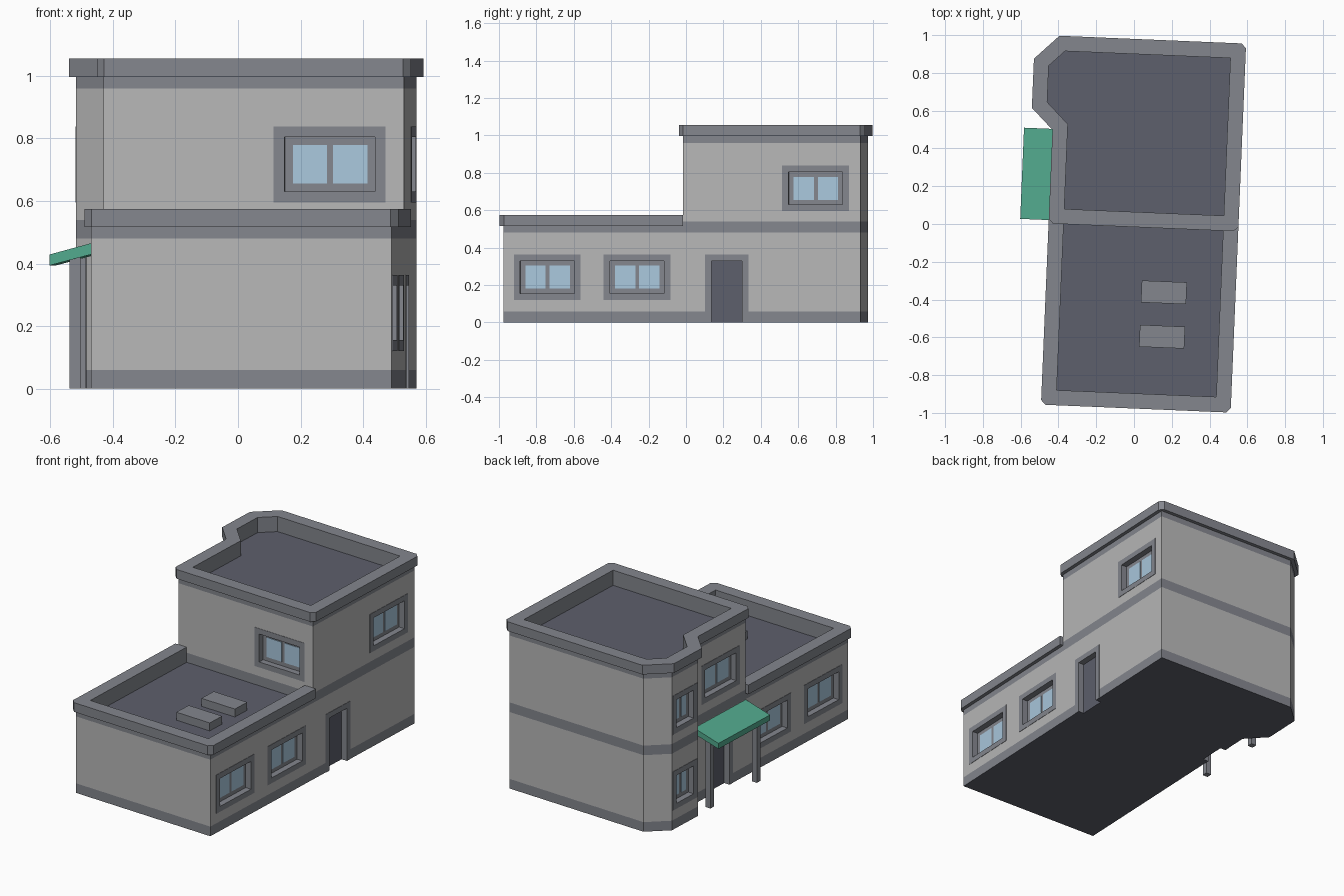
import bpy, bmesh, math
from mathutils import Matrix, Vector

if "Cube" in bpy.data.objects:
    bpy.data.objects.remove(bpy.data.objects["Cube"])

TURN = Matrix.Rotation(math.radians(-2.4), 4, 'Z')   # whole building sits slightly turned


def material(name, rgb):
    m = bpy.data.materials.new(name)
    m.diffuse_color = (*rgb, 1)
    m.use_nodes = True
    m.node_tree.nodes["Principled BSDF"].inputs["Base Color"].default_value = m.diffuse_color
    return m


WALL = material("wall", (0.48, 0.48, 0.48))
BAND = material("band", (0.23, 0.24, 0.27))
DARK = material("dark", (0.11, 0.115, 0.15))
GLASS = material("glass", (0.40, 0.58, 0.73))
GREEN = material("green", (0.085, 0.40, 0.27))


def finish(name, bm, mats):
    bmesh.ops.remove_doubles(bm, verts=bm.verts, dist=1e-5)
    bmesh.ops.recalc_face_normals(bm, faces=bm.faces)
    bm.transform(TURN)
    me = bpy.data.meshes.new(name)
    bm.to_mesh(me)
    bm.free()
    for m in mats:
        me.materials.append(m)
    ob = bpy.data.objects.new(name, me)
    bpy.context.collection.objects.link(ob)
    return ob


def boxes(name, parts, mat):
    """parts: list of (matrix, (x0, x1, y0, y1, z0, z1))"""
    bm = bmesh.new()
    for M, (x0, x1, y0, y1, z0, z1) in parts:
        centre = Matrix.Translation(((x0 + x1) / 2, (y0 + y1) / 2, (z0 + z1) / 2))
        size = Matrix.Diagonal((x1 - x0, y1 - y0, z1 - z0, 1))
        geo = bmesh.ops.create_cube(bm, size=1)
        bmesh.ops.transform(bm, matrix=M @ centre @ size, verts=geo['verts'])
    return finish(name, bm, [mat])


def prism(name, outline, levels):
    """Band-coloured course, wall course, dark roof on top."""
    bm = bmesh.new()
    rings = [[bm.verts.new((x, y, z)) for x, y in outline] for z in levels]
    n = len(outline)
    for k in range(len(levels) - 1):
        for i in range(n):
            j = (i + 1) % n
            f = bm.faces.new((rings[k][i], rings[k][j], rings[k + 1][j], rings[k + 1][i]))
            f.material_index = 0 if k == 0 else 1
    bm.faces.new(rings[0][::-1]).material_index = 2
    bm.faces.new(rings[-1]).material_index = 2
    return finish(name, bm, [BAND, WALL, DARK])


def parapet(name, path, z, closed):
    """Sweep a wall-and-cornice section along the path, clipping square corners of the cornice."""
    section = [(0, z, 0), (0, z + .037, 0), (.022, z + .037, .024), (.022, z + .095, .024),
               (-.058, z + .095, 0), (-.058, z, 0)]
    pts = [Vector(p) for p in path]
    n = len(pts)
    bm = bmesh.new()
    loops = []
    for d, h, c in section:
        loop = []
        for i, p in enumerate(pts):
            a = (p - pts[i - 1]).normalized()
            b = (pts[(i + 1) % n] - p).normalized()
            if not closed and i == 0:
                a = b
            if not closed and i == n - 1:
                b = a
            na, nb = Vector((a.y, -a.x)), Vector((b.y, -b.x))
            q = p + (na + nb) * d / (1 + na.dot(nb))
            k = c if a.cross(b) > .9 else 0
            loop += [bm.verts.new((*(q - a * k), h)), bm.verts.new((*(q + b * k), h))]
        loops.append(loop)
    m = len(loops[0])
    for k in range(len(loops)):
        A, B = loops[k], loops[(k + 1) % len(loops)]
        for i in range(m if closed else m - 1):
            j = (i + 1) % m
            bm.faces.new((A[i], A[j], B[j], B[i]))
    if not closed:
        bm.faces.new([l[0] for l in loops])
        bm.faces.new([l[-1] for l in loops])
    return finish(name, bm, [BAND])


# Footprints
R, L, F, M0, B = .531, -.430, -.954, .006, .957
bay = [(R, B), (-.427, B), (-.544, .843), (-.544, .601), (L, .489)]
lower = prism("lower_storey", [(L, F), (R, F)] + bay, [0, .06, .48])
upper = prism("upper_storey", [(L, M0), (R, M0)] + bay, [.48, .54, .96])
parapet("lower_parapet", [(L, M0), (L, F), (R, F), (R, M0)], .48, False)
parapet("upper_parapet", [(L, M0), (R, M0)] + bay, .96, True)

# Openings: (name, x, y, facing angle, sill height, width, storey)
LOW, HIGH = .155, .63
openings = [("front_window", .293, M0, 180, HIGH, .29, upper),
            ("right_window_1", R, -.72, -90, LOW, .29, lower),
            ("right_window_2", R, -.24, -90, LOW, .29, lower),
            ("right_door", R, .24, -90, 0, .165, lower),
            ("right_upper_window", R, .716, -90, HIGH, .29, upper),
            ("left_window_1", L, -.72, 90, LOW, .29, lower),
            ("left_window_2", L, -.24, 90, LOW, .29, lower),
            ("left_door", L, .24, 90, 0, .165, lower),
            ("left_upper_window", L, .24, 90, HIGH, .29, upper),
            ("bay_lower_window", -.544, .722, 90, LOW, .16, lower),
            ("bay_upper_window", -.544, .722, 90, HIGH, .16, upper)]
cuts = {lower: [], upper: []}
DEPTH = .04
for name, x, y, ang, z, w, body in openings:
    M = Matrix.Translation((x, y, 0)) @ Matrix.Rotation(math.radians(ang), 4, 'Z')
    door = z == 0
    h, top, s = w / 2, z + (.33 if door else .175), .034
    low = z if door else z - s
    cuts[body].append((M, (-h, h, -DEPTH, .05, z - (.02 if door else 0), top)))
    # flat surround
    trim = [(M, (-h - s, -h, -.002, .002, low, top + s)),
            (M, (h, h + s, -.002, .002, low, top + s)),
            (M, (-h, h, -.002, .002, top, top + s))]
    if not door:
        trim.append((M, (-h, h, -.002, .002, low, z)))
    boxes(name + "_surround", trim, BAND)
    # recessed leaf or frame with two panes
    boxes(name + "_panel", [(M, (-h, h, -DEPTH - .005, -DEPTH + .004, z, top))], DARK if door else BAND)
    if not door:
        boxes(name + "_panes", [(M, (min(a, b), max(a, b), -DEPTH, -DEPTH + .007, z + .026, top - .026))
                                for a, b in ((-h + .026, -.01), (.01, h - .026))], GLASS)

# Cut the recesses
for body, parts in cuts.items():
    cutter = boxes("recess_cutter", parts, BAND)
    cutter.hide_render = True
    mod = body.modifiers.new("recesses", 'BOOLEAN')
    mod.object, mod.solver, mod.material_mode = cutter, 'EXACT', 'TRANSFER'
    bpy.context.view_layer.objects.active = body
    bpy.ops.object.modifier_apply(modifier=mod.name)
    bpy.data.objects.remove(cutter)

# Roof units
I = Matrix.Identity(4)
boxes("roof_units", [(I, (.054, .293, v - .058, v + .058, .478, .53)) for v in (-.355, -.59)], BAND)

# Sloping canopy on two posts
bm = bmesh.new()
face = bm.faces.new([bm.verts.new((u, .002, z)) for u, z in
                     ((-.603, .394), (L, .440), (L, .476), (-.603, .429))])
ext = bmesh.ops.extrude_face_region(bm, geom=[face])
bmesh.ops.translate(bm, vec=(0, .483, 0),
                    verts=[g for g in ext['geom'] if isinstance(g, bmesh.types.BMVert)])
finish("canopy", bm, [GREEN])
boxes("canopy_posts", [(I, (-.540, -.505, v - .0175, v + .0175, 0, .422)) for v in (.025, .46)], BAND)
